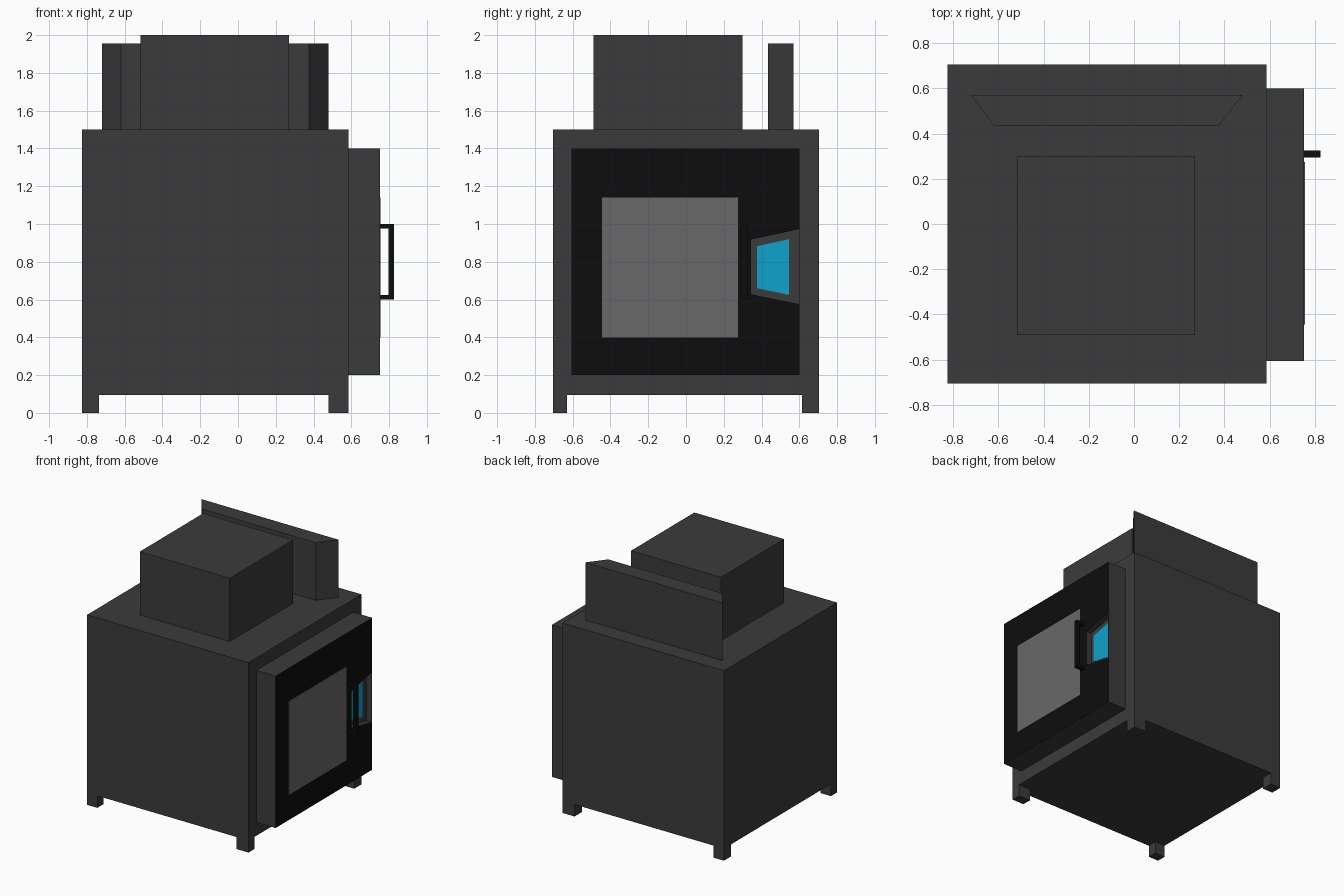
import bpy
import bmesh
from mathutils import Vector

cube = bpy.data.objects.get("Cube")
if cube:
    bpy.data.objects.remove(cube, do_unlink=True)


def material(name, r, g, b):
    mat = bpy.data.materials.new(name)
    mat.use_nodes = True
    mat.diffuse_color = (r, g, b, 1)
    bsdf = mat.node_tree.nodes["Principled BSDF"]
    bsdf.inputs["Base Color"].default_value = (r, g, b, 1)
    return mat


charcoal = material("charcoal", 0.044, 0.044, 0.044)
black = material("black", 0.004, 0.004, 0.004)
glass = material("grey glass", 0.14, 0.14, 0.14)
cyan = material("cyan screen", 0.004, 0.36, 0.60)


def prism(name, outline, direction, mats, face_rule=None):
    """Extrude a flat outline; face_rule picks a material from each normal."""
    bm = bmesh.new()
    base = bm.faces.new([bm.verts.new(p) for p in outline])
    result = bmesh.ops.extrude_face_region(bm, geom=[base], use_keep_orig=True)
    moved = [v for v in result["geom"] if isinstance(v, bmesh.types.BMVert)]
    bmesh.ops.translate(bm, verts=moved, vec=Vector(direction))
    bmesh.ops.recalc_face_normals(bm, faces=bm.faces)
    mesh = bpy.data.meshes.new(name)
    for mat in mats:
        mesh.materials.append(mat)
    if face_rule:
        for face in bm.faces:
            face.material_index = face_rule(face)
    bm.to_mesh(mesh)
    bm.free()
    obj = bpy.data.objects.new(name, mesh)
    bpy.context.collection.objects.link(obj)
    return obj


def box(name, xs, ys, zs, mat):
    (x0, x1), (y0, y1), (z0, z1) = xs, ys, zs
    outline = [(x0, y0, z0), (x1, y0, z0), (x1, y1, z0), (x0, y1, z0)]
    return prism(name, outline, (0, 0, z1 - z0), [mat])


def side_plate(name, yz, x0, x1, mats, face_rule=None):
    """Prism whose outline lies in the side plane."""
    return prism(name, [(x0, y, z) for y, z in yz], (x1 - x0, 0, 0), mats, face_rule)


# Main body and feet
box("body", (-0.825, 0.585), (-0.705, 0.705), (0.095, 1.5), charcoal)
for side, xs in (("right", (-0.825, -0.735)), ("left", (0.48, 0.585))):
    for end, ys in (("front", (-0.705, -0.63)), ("back", (0.615, 0.705))):
        box(f"{end}_{side}_foot", xs, ys, (0, 0.095), charcoal)

# Top housing and tapered back panel
box("top_housing", (-0.515, 0.27), (-0.49, 0.3), (1.5, 2.0), charcoal)
prism("back_panel",
      [(-0.72, 0.57, 1.5), (0.48, 0.57, 1.5), (0.375, 0.435, 1.5), (-0.62, 0.435, 1.5)],
      (0, 0, 0.455), [charcoal])

# Door: solid back, then a front layer with a tapered recess
FACE, FLOOR = 0.752, 0.702
Y0, Y1, Z0, Z1 = -0.605, 0.6, 0.2, 1.4
box("door_back", (0.585, FLOOR), (Y0, Y1), (Z0, Z1), charcoal)
recess = [(Y1, 0.575), (0.345, 0.628), (0.345, 0.918), (Y1, 0.973)]
side_plate("door_front", [(Y0, Z0), (Y1, Z0)] + recess + [(Y1, Z1), (Y0, Z1)],
           FLOOR, FACE, [charcoal, black], lambda f: int(f.normal.x > 0.9))
box("recess_end_wall", (FLOOR, FACE), (Y1 - 0.002, Y1), (0.575, 0.973), charcoal)

# Window and sunken screen
box("door_window", (FACE, FACE + 0.003), (-0.445, 0.275), (0.4, 1.14), glass)
side_plate("screen", [(0.375, 0.66), (0.545, 0.625), (0.545, 0.92), (0.375, 0.882)],
           FLOOR, FLOOR + 0.004, [cyan])

# Handle: one bracket profile
handle = [(FACE, 0.6), (0.825, 0.6), (0.825, 1.0), (FACE, 1.0),
          (FACE, 0.975), (0.797, 0.975), (0.797, 0.625), (FACE, 0.625)]
prism("door_handle", [(x, 0.295, z) for x, z in handle], (0, 0.03, 0), [black])
